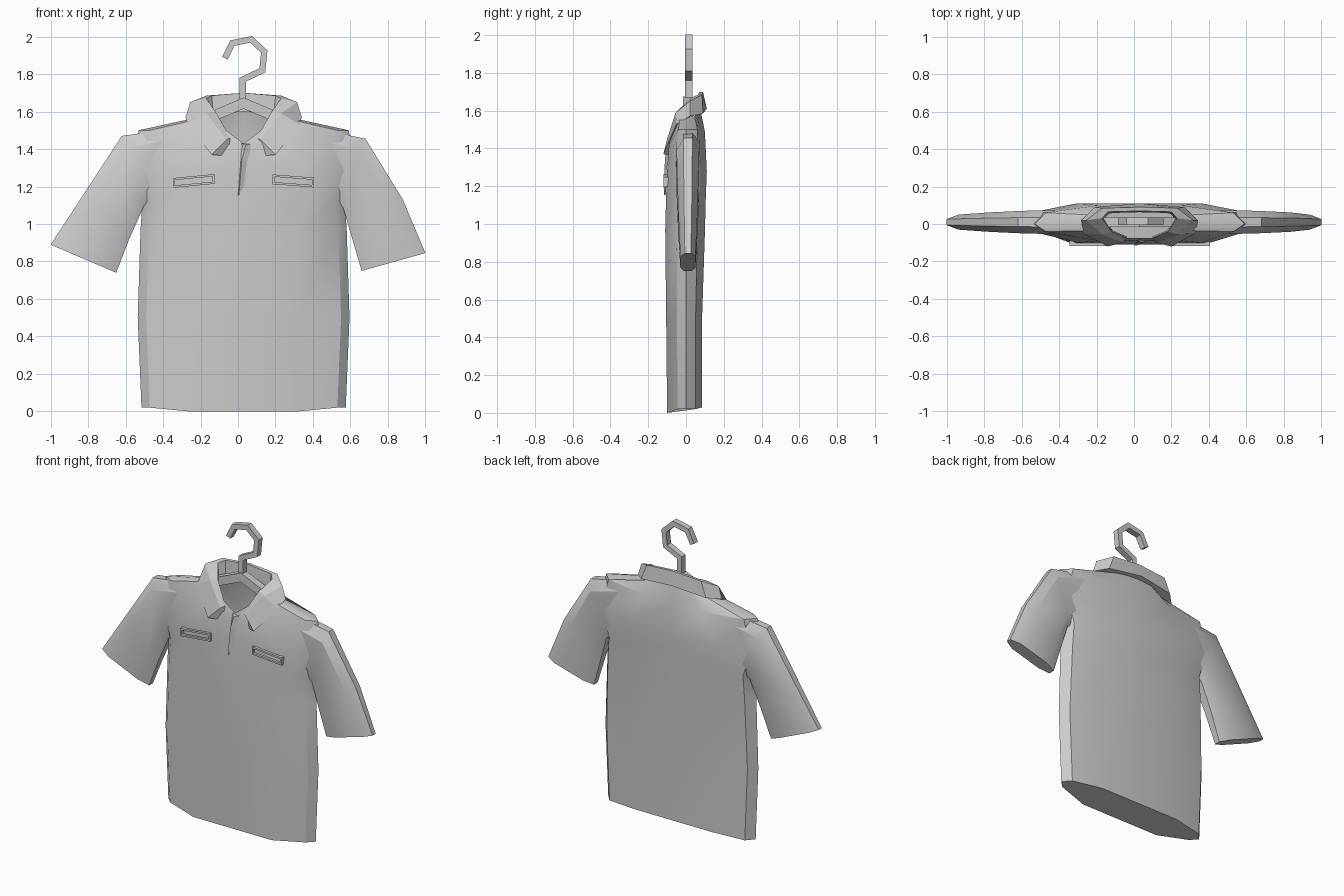
import bpy, bmesh, math
from mathutils import Vector

cube = bpy.data.objects.get("Cube")
if cube:
    bpy.data.objects.remove(cube)

CX = 0.03  # centre line of the garment

grey = bpy.data.materials.new("plain_grey")
grey.use_nodes = True
grey.diffuse_color = (0.6, 0.6, 0.6, 1)
grey.node_tree.nodes["Principled BSDF"].inputs["Base Color"].default_value = (0.6, 0.6, 0.6, 1)


def loft(name, rings, closed=True, cap_start=False, cap_end=False, smooth=0):
    """Bridge rings of equal length into one mesh object."""
    bm = bmesh.new()
    rows = [[bm.verts.new(p) for p in ring] for ring in rings]
    n = len(rows[0])
    for a, b in zip(rows, rows[1:]):
        for i in range(n if closed else n - 1):
            j = (i + 1) % n
            bm.faces.new((a[i], a[j], b[j], b[i]))
    if cap_start:
        bm.faces.new(rows[0][::-1])
    if cap_end:
        bm.faces.new(rows[-1])
    bmesh.ops.recalc_face_normals(bm, faces=bm.faces)
    mesh = bpy.data.meshes.new(name)
    bm.to_mesh(mesh)
    bm.free()
    mesh.materials.append(grey)
    obj = bpy.data.objects.new(name, mesh)
    bpy.context.collection.objects.link(obj)
    if smooth:
        bpy.ops.object.select_all(action='DESELECT')
        obj.select_set(True)
        bpy.context.view_layer.objects.active = obj
        bpy.ops.object.shade_smooth_by_angle(angle=math.radians(smooth))
    return obj


def mirrored(half):
    """Complete a half ring, front centre to back centre, across the centre line."""
    right = [(CX + x, y, z) for x, y, z in half]
    left = [(CX - x, y, z) for x, y, z in half[-2:0:-1]]
    return right + left


def torso_ring(zf, zs, zb, w, wi, yf, yb, dip=0, edge=0.045):
    return mirrored([(0, yf, zf - dip), (wi, yf, zf), (w - edge, yf * .45, zs), (w, 0, zs),
                     (w - edge, yb * .6, zs), (wi, yb, zb), (0, yb, zb)])


# Torso from hem to neck opening
torso = [torso_ring(0, .02, .03, .545, .29, -.1, .085),
         torso_ring(.5, .5, .5, .565, .29, -.105, .085),
         torso_ring(.97, .97, .95, .55, .29, -.11, .1),
         torso_ring(1.16, 1.12, 1.15, .54, .36, -.105, .105),
         torso_ring(1.28, 1.3, 1.28, .6, .33, -.1, .11),
         torso_ring(1.42, 1.5, 1.49, .56, .22, -.09, .1, edge=.06),
         torso_ring(1.49, 1.57, 1.61, .24, .08, -.075, .075, dip=.06)]
loft("shirt_torso", torso, cap_start=True, smooth=30)


# Sleeves: each ring runs from an upper edge point to a lower edge point
def sleeve_ring(top, low, h):
    a, b = Vector((top[0], .01, top[1])), Vector((low[0], .01, low[1]))
    spots = [(0, -.4), (.18, -1), (.8, -1), (1, -.5), (1, .5), (.8, 1), (.18, 1), (0, .4)]
    return [a.lerp(b, t) + Vector((0, s * h, 0)) for t, s in spots]


loft("right_sleeve", [sleeve_ring((-.4, 1.5), (-.36, 1.2), .065),
                      sleeve_ring((-.62, 1.47), (-.5, 1.1), .06),
                      sleeve_ring((-.81, 1.18), (-.58, .92), .052),
                      sleeve_ring((-1, .89), (-.65, .74), .04)], cap_start=True, cap_end=True, smooth=30)
loft("left_sleeve", [sleeve_ring((.46, 1.5), (.42, 1.2), .065),
                     sleeve_ring((.68, 1.455), (.56, 1.09), .06),
                     sleeve_ring((.88, 1.13), (.61, .92), .052),
                     sleeve_ring((1, .845), (.66, .75), .04)], cap_start=True, cap_end=True, smooth=30)

# Folded collar: upper edge, outer fold and lower edge along a U-shaped path
collar_half = [[(.07, -.075, 1.46), (.09, -.1, 1.45), (.17, -.12, 1.37)],
               [(.15, -.04, 1.6), (.2, -.055, 1.59), (.3, -.05, 1.53)],
               [(.2, .03, 1.67), (.285, .02, 1.65), (.31, .02, 1.57)],
               [(.17, .065, 1.685), (.2, .085, 1.685), (.24, .09, 1.585)],
               [(0, .07, 1.7), (0, .09, 1.7), (0, .11, 1.61)]]
# Inner stand reaches down into the neck opening
sections = []
for upper, fold, lower in collar_half:
    stand = (upper[0] * .95, upper[1] * .9, upper[2] - .1)
    sections.append([stand, upper, fold, lower])
right_half = [[(CX + x, y, z) for x, y, z in s] for s in sections]
left_half = [[(CX - x, y, z) for x, y, z in s] for s in sections[-2::-1]]
loft("collar", right_half + left_half, cap_start=True, cap_end=True, smooth=20)


# Bars with a rectangular section that follow a path in the xz plane
def bar(name, path, width, y0, y1):
    pts = [Vector((x, 0, z)) for x, z in path]
    rings = []
    for i, p in enumerate(pts):
        before = (p - pts[max(i - 1, 0)]).normalized()
        after = (pts[min(i + 1, len(pts) - 1)] - p).normalized()
        d = (before + after).normalized()
        side = Vector((-d.z, 0, d.x)) * width / 2
        side /= max(d.dot(after if after.length else before), .5)
        rings.append([p + side + Vector((0, y0, 0)), p - side + Vector((0, y0, 0)),
                      p - side + Vector((0, y1, 0)), p + side + Vector((0, y1, 0))])
    return loft(name, rings, cap_start=True, cap_end=True)


# Hanger
bar("hanger_hook", [(.025, 1.63), (.025, 1.77), (.13, 1.82), (.14, 1.92), (.07, 1.985),
                    (-.03, 1.965), (-.07, 1.885)], .033, -.005, .035)
bar("hanger_arms", [(-.17, 1.56), (.03, 1.645), (.23, 1.56)], .055, -.015, .035)

# Pocket welts: a thin frame of four bars around a recessed slot
for name, x, z, tilt in (("right_pocket", -.235, 1.23, .01), ("left_pocket", .295, 1.23, -.008)):
    ends = [(x - .105, z - tilt), (x + .105, z + tilt)]
    for part, dz in (("upper", .02), ("lower", -.02)):
        bar(f"{name}_{part}_welt", [(px, pz + dz) for px, pz in ends], .012, -.118, -.09)
    for part, (px, pz) in zip(("outer", "inner"), ends):
        bar(f"{name}_{part}_end", [(px, pz - .026), (px, pz + .026)], .01, -.118, -.09)

# Front placket: a folded flap that stands slightly proud of the chest
loft("placket", [[(0, -.108, 1.15), (.005, -.116, 1.155), (.03, -.104, 1.2)],
                 [(.015, -.1, 1.34), (.02, -.112, 1.34), (.05, -.098, 1.34)],
                 [(.02, -.085, 1.43), (.04, -.1, 1.42), (.08, -.085, 1.43)]],
     cap_start=True, cap_end=True)
